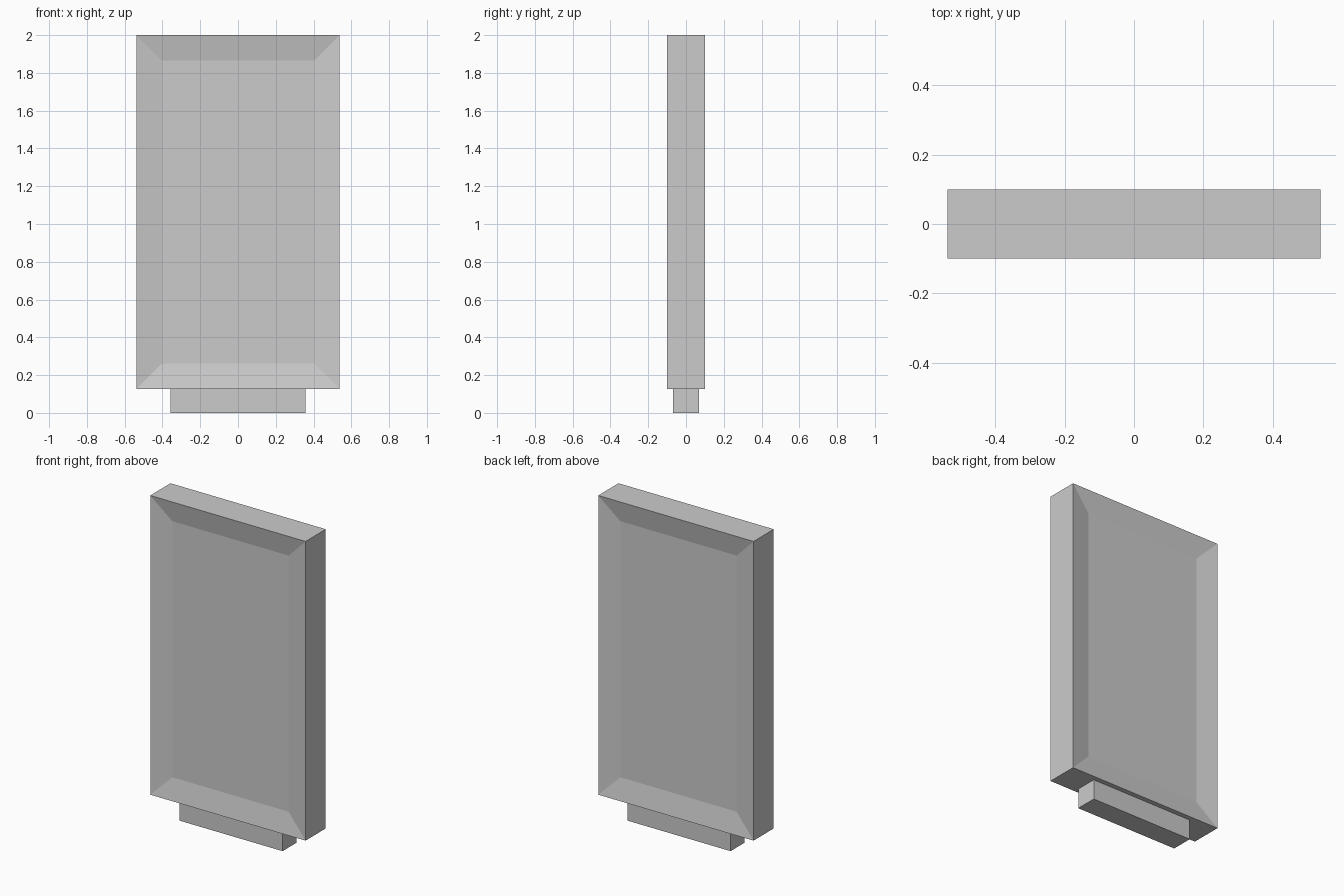
import bpy
import bmesh
from mathutils import Matrix, Vector

if "Cube" in bpy.data.objects:
    bpy.data.objects.remove(bpy.data.objects["Cube"])


def box(name, size, center, border=0, recess=0):
    """Box; with a border, its front and back faces get a sunken panel."""
    bm = bmesh.new()
    bmesh.ops.create_cube(bm, size=1, matrix=Matrix.Translation(center) @ Matrix.Diagonal((*size, 1)))
    if border:
        bm.normal_update()
        for face in [f for f in bm.faces if abs(f.normal.y) > 0.9]:
            inward = -face.normal * recess
            bmesh.ops.inset_region(bm, faces=[face], thickness=border, use_even_offset=True)
            bmesh.ops.translate(bm, verts=face.verts, vec=Vector(inward))
    mesh = bpy.data.meshes.new(name)
    bm.to_mesh(mesh)
    bm.free()
    obj = bpy.data.objects.new(name, mesh)
    bpy.context.collection.objects.link(obj)
    return obj


BASE_TOP = 0.126

# Upright sign body with a recessed display on both sides
box("display_panel", (1.076, 0.2, 2 - BASE_TOP), (0, 0, (2 + BASE_TOP) / 2), border=0.135, recess=0.026)

# Narrow plinth underneath
box("base_plinth", (0.715, 0.138, BASE_TOP), (0, 0, BASE_TOP / 2))
